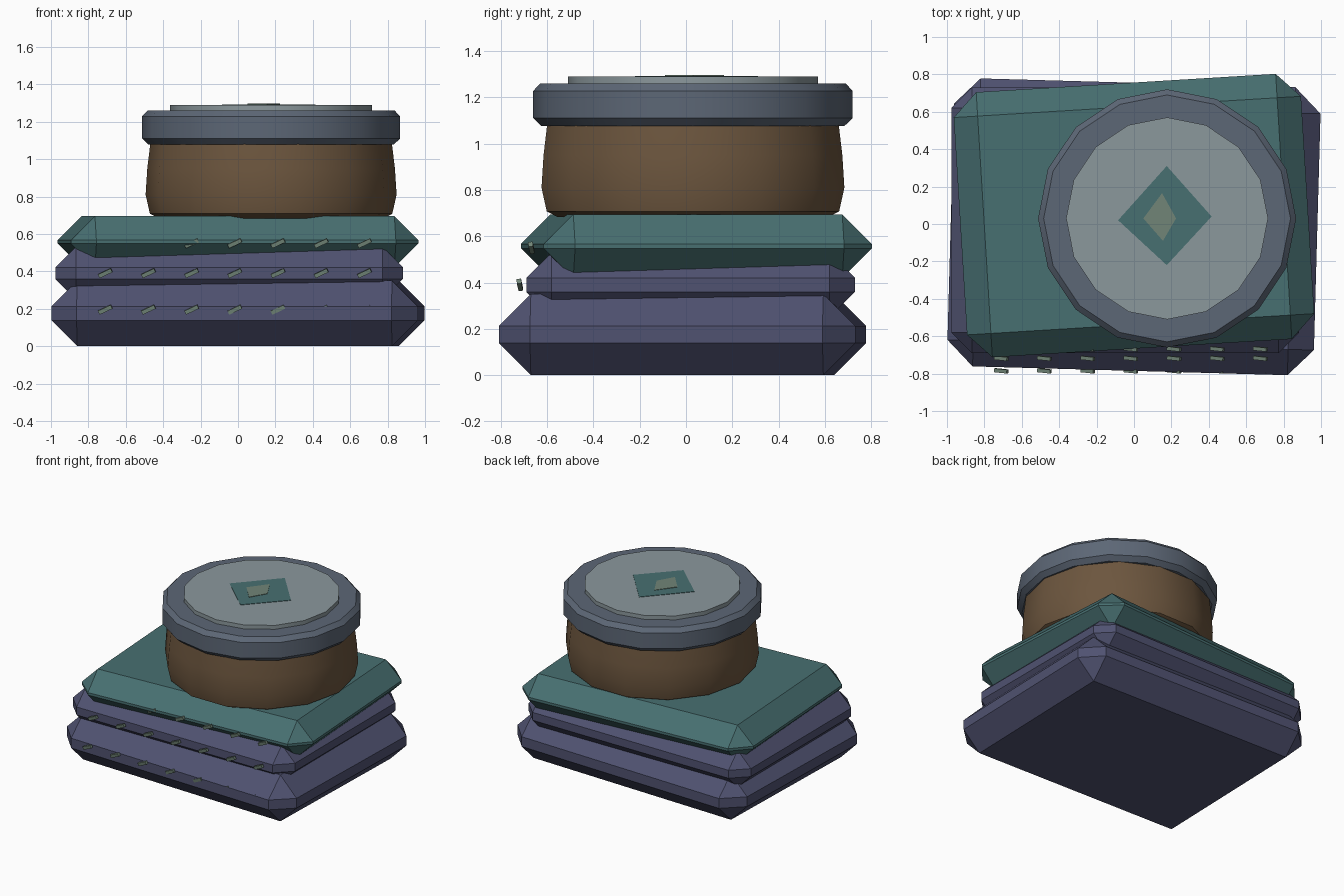
import bpy
import math

cube = bpy.data.objects.get("Cube")
if cube:
    bpy.data.objects.remove(cube, do_unlink=True)


def material(name, rgb):
    m = bpy.data.materials.new(name)
    m.use_nodes = True
    m.diffuse_color = (*rgb, 1)
    m.node_tree.nodes["Principled BSDF"].inputs["Base Color"].default_value = (*rgb, 1)
    return m


INDIGO = material("dusty indigo", (0.080, 0.085, 0.165))
TEAL = material("muted teal", (0.064, 0.160, 0.165))
BROWN = material("warm brown", (0.150, 0.092, 0.048))
SLATE = material("slate grey", (0.108, 0.135, 0.180))
SILVER = material("pale grey", (0.260, 0.315, 0.335))
SAGE = material("sage", (0.165, 0.235, 0.185))


def mesh_object(name, verts, faces, mat):
    mesh = bpy.data.meshes.new(name)
    mesh.from_pydata(verts, [], faces)
    mesh.materials.append(mat)
    ob = bpy.data.objects.new(name, mesh)
    bpy.context.collection.objects.link(ob)
    return ob


def box(name, size, centre, rotation, mat, bevel=0):
    bpy.ops.mesh.primitive_cube_add(size=1, location=centre, rotation=rotation)
    ob = bpy.context.object
    ob.name = name
    ob.scale = size
    bpy.ops.object.transform_apply(location=False, rotation=False, scale=True)
    ob.data.materials.append(mat)
    if bevel:
        mod = ob.modifiers.new("chamfer", "BEVEL")
        mod.width = bevel
        mod.segments = 1
    return ob


def lathe(name, profile, sides, centre, mat):
    """Revolve (radius, z) points into a closed, capped solid."""
    verts, faces = [], []
    for r, z in profile:
        for i in range(sides):
            a = math.tau * i / sides
            verts.append((r * math.cos(a), r * math.sin(a), z))
    for k in range(len(profile) - 1):
        for i in range(sides):
            j = (i + 1) % sides
            faces.append((k * sides + i, k * sides + j,
                          (k + 1) * sides + j, (k + 1) * sides + i))
    faces.append(tuple(reversed(range(sides))))
    faces.append(tuple(range(len(verts) - sides, len(verts))))
    ob = mesh_object(name, verts, faces, mat)
    ob.location = (*centre, 0)
    bpy.ops.object.select_all(action="DESELECT")
    ob.select_set(True)
    bpy.context.view_layer.objects.active = ob
    bpy.ops.object.shade_smooth_by_angle(angle=math.radians(35))
    return ob


def plate(name, outline, z, thickness, mat):
    n = len(outline)
    verts = [(x, y, h) for h in (z, z + thickness) for x, y in outline]
    faces = [tuple(reversed(range(n))), tuple(range(n, 2 * n))]
    faces += [(i, (i + 1) % n, n + (i + 1) % n, n + i) for i in range(n)]
    return mesh_object(name, verts, faces, mat)


# Stack of three slightly twisted, chamfered slabs
box("bottom_slab", (1.96, 1.54, 0.35), (0, -0.015, 0.175),
    (0, 0, math.radians(-1.6)), INDIGO, 0.138)
box("middle_slab", (1.86, 1.42, 0.28), (-0.047, 0.02, 0.39),
    (0, 0, 0), INDIGO, 0.11)
box("top_slab", (1.86, 1.42, 0.275), (0, 0.045, 0.5575),
    (0, 0, math.radians(3.5)), TEAL, 0.128)

# Rows of slanted stitches along the front of each slab
for row, (y, z) in enumerate([(-0.785, 0.195), (-0.718, 0.39), (-0.668, 0.55)]):
    for i in range(7):
        box(f"stitch_{row + 1}_{i + 1}", (0.076, 0.02, 0.022),
            (-0.71 + 0.231 * i, y, z),
            (math.radians(8), math.radians(-25), math.radians(-6)), SAGE)

# Round pot with overhanging lid
CENTRE = (0.177, 0.03)
lathe("pot_body", [(0.60, 0.683), (0.648, 0.708), (0.671, 0.81),
                   (0.662, 0.95), (0.645, 1.09)], 14, CENTRE, BROWN)
lathe("lid_rim", [(0.655, 1.077), (0.69, 1.11), (0.69, 1.228),
                  (0.66, 1.26)], 16, CENTRE, SLATE)
lathe("lid_disc", [(0.54, 1.25), (0.54, 1.29)], 16, CENTRE, SILVER)

# Diamond inlay on the lid
plate("diamond", [(0.175, -0.22), (0.415, 0.04), (0.175, 0.31), (-0.085, 0.02)],
      1.288, 0.005, TEAL)
plate("diamond_heart", [(0.155, -0.09), (0.225, 0.03), (0.15, 0.165), (0.05, 0.03)],
      1.29, 0.006, SAGE)
